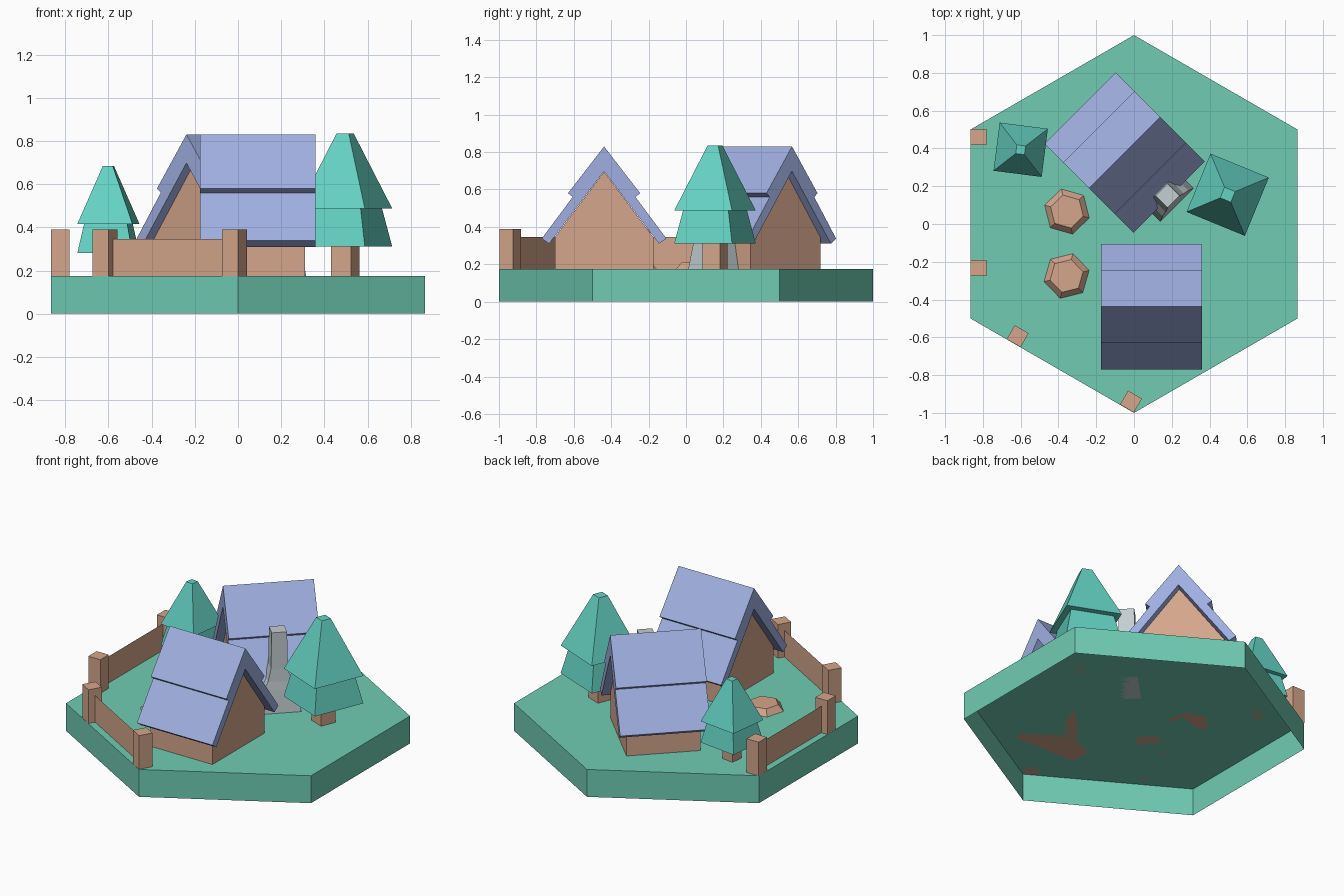
import bpy, bmesh
from math import cos, sin, pi, radians
from mathutils import Matrix

if "Cube" in bpy.data.objects:
    bpy.data.objects.remove(bpy.data.objects["Cube"])

G = 0.175  # ground level


def material(name, rgb):
    m = bpy.data.materials.new(name)
    m.diffuse_color = (*rgb, 1)
    m.use_nodes = True
    m.node_tree.nodes["Principled BSDF"].inputs["Base Color"].default_value = m.diffuse_color
    return m


GRASS = material("grass", (0.16, 0.60, 0.45))
LEAF = material("foliage", (0.13, 0.65, 0.55))
WOOD = material("wood", (0.66, 0.38, 0.26))
ROOF = material("roof_blue", (0.35, 0.43, 0.75))
STONE = material("stone", (0.55, 0.62, 0.64))


def make(name, verts, faces, mat, loc=(0, 0, 0), angle=0.0, scale=1.0, fix=True):
    bm = bmesh.new()
    vs = [bm.verts.new(v) for v in verts]
    for f in faces:
        bm.faces.new([vs[i] for i in f])
    if fix:
        bmesh.ops.recalc_face_normals(bm, faces=bm.faces[:])
    bm.transform(Matrix.Translation(loc) @ Matrix.Rotation(radians(angle), 4, 'Z')
                 @ Matrix.Scale(scale, 4))
    me = bpy.data.meshes.new(name)
    bm.to_mesh(me)
    bm.free()
    me.materials.append(mat)
    ob = bpy.data.objects.new(name, me)
    bpy.context.collection.objects.link(ob)
    return ob


def loft(name, rings, mat, bottom=True, **kw):
    """Skin a stack of equal-sized rings of points."""
    n = len(rings[0])
    verts = [p for r in rings for p in r]
    faces = [(k * n + i, k * n + (i + 1) % n, (k + 1) * n + (i + 1) % n, (k + 1) * n + i)
             for k in range(len(rings) - 1) for i in range(n)]
    faces.append(tuple(range(len(verts) - n, len(verts))))
    if bottom:
        faces.append(tuple(reversed(range(n))))
    return make(name, verts, faces, mat, fix=bottom, **kw)


def ngon(n, r, z):
    return [(r * cos(2 * pi * i / n), r * sin(2 * pi * i / n), z) for i in range(n)]


def rect(hx, hy, z):
    return [(-hx, -hy, z), (hx, -hy, z), (hx, hy, z), (-hx, hy, z)]


def extrude_x(name, profile, half, mat, **kw):
    rings = [[(x, y, z) for y, z in profile] for x in (-half, half)]
    return loft(name, rings, mat, **kw)


# Hexagonal ground slab, open underneath
loft("ground", [ngon(6, 1, 0), ngon(6, 1, G)], GRASS, bottom=False, angle=30)


# Houses: gabled walls with a two-step roof
def house(tag, x, y, angle):
    walls = [(-0.263, G), (0.263, G), (0.263, 0.345), (0, 0.695), (-0.263, 0.345)]
    extrude_x(tag + "_walls", walls, 0.218, WOOD, loc=(x, y, 0), angle=angle)
    outer = [(0.193, 0.58), (0.168, 0.56), (0.333, 0.338), (0.294, 0.31)]
    profile = ([(0, 0.83)] + outer + [(0, 0.698)]
               + [(-u, z) for u, z in reversed(outer)])
    extrude_x(tag + "_roof", profile, 0.267, ROOF, loc=(x, y, 0), angle=angle)


house("front_house", 0.092, -0.438, 0)
house("back_house", -0.05, 0.378, 45)

# Tapered stone chimney beside the back house
loft("chimney", [rect(0.125, 0.07, G), rect(0.097, 0.058, 0.32), rect(0.068, 0.052, 0.37),
                 rect(0.05, 0.048, 0.45), rect(0.045, 0.045, 0.68)],
     STONE, loc=(0.178, 0.15, 0), angle=45)


# Trees: square trunk and two tapered foliage tiers
def tree(tag, x, y, angle, s):
    kw = dict(loc=(x, y, G), angle=angle, scale=s)
    loft(tag + "_trunk", [ngon(4, 0.072, 0), ngon(4, 0.072, 0.15)], WOOD, **kw)
    loft(tag + "_lower_foliage", [ngon(4, 0.236, 0.137), ngon(4, 0.18, 0.33)], LEAF, **kw)
    loft(tag + "_upper_foliage", [ngon(4, 0.236, 0.313), ngon(4, 0.043, 0.66)], LEAF, **kw)


tree("large_tree", 0.496, 0.155, -22.7 + 45.4, 1.0)
tree("small_tree", -0.60, 0.393, 37.7, 0.77)

# Low six-sided mounds
for tag, x, y, a in (("back_mound", -0.355, 0.066, 44), ("front_mound", -0.357, -0.275, 14)):
    loft(tag, [ngon(6, 0.123, G), ngon(6, 0.09, 0.212)], WOOD, loc=(x, y, 0), angle=a)

# Fences: two posts each, joined by a thin panel
fences = {"left_fence": ((-0.823, 0.46), (-0.823, -0.233), 0),
          "front_fence": ((-0.616, -0.594), (-0.016, -0.94), -30)}
for tag, (a, b, ang) in fences.items():
    for i, (x, y) in enumerate((a, b), 1):
        loft(f"{tag}_post_{i}", [rect(0.0425, 0.0425, G), rect(0.0425, 0.0425, 0.39)],
             WOOD, loc=(x, y, 0), angle=ang)
    make(tag + "_panel", [(*a, G), (*b, G), (*b, 0.345), (*a, 0.345)],
         [(0, 1, 2, 3)], WOOD, fix=False)
